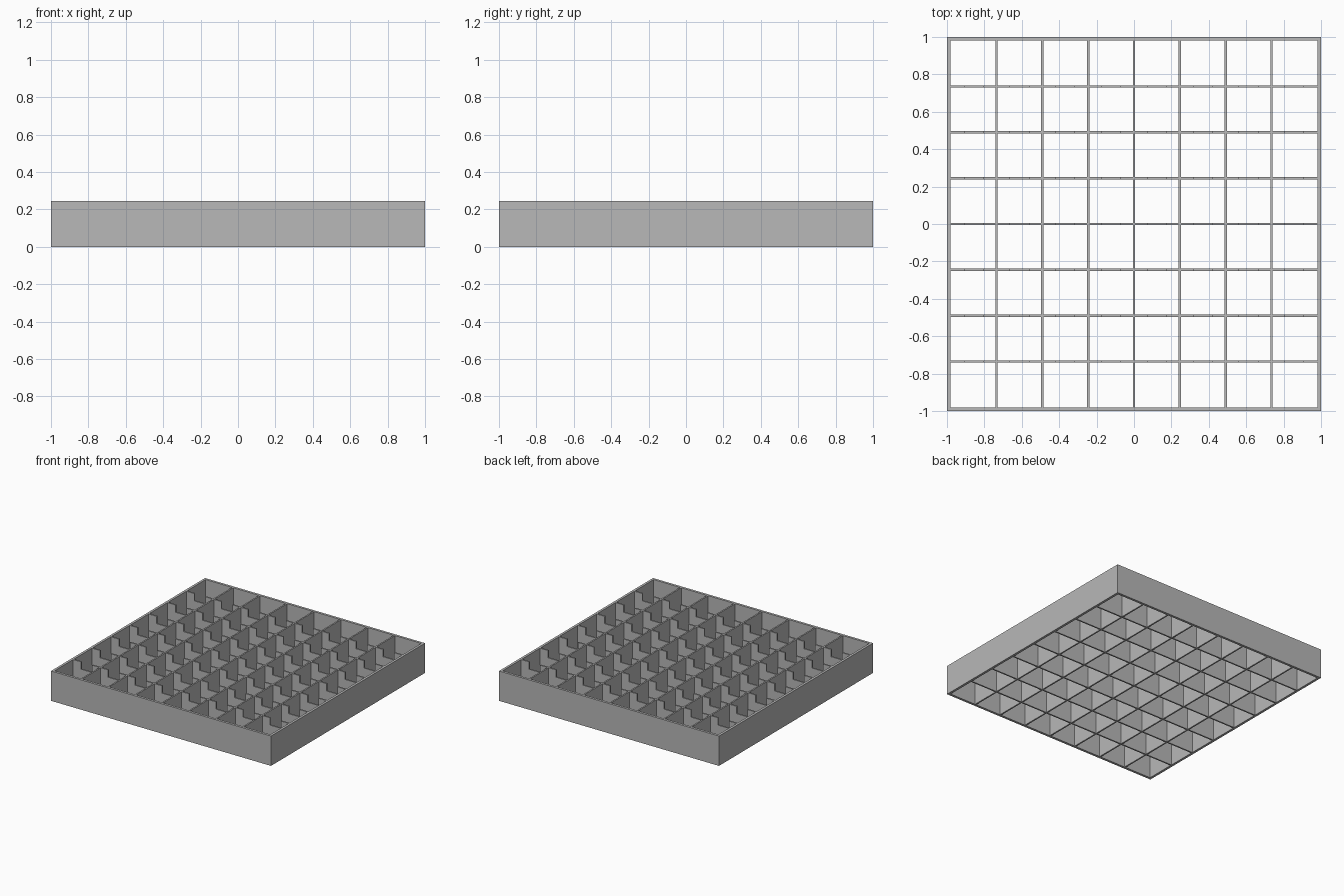
import bpy
import bmesh
from mathutils import Vector

cube = bpy.data.objects.get("Cube")
if cube:
    bpy.data.objects.remove(cube, do_unlink=True)

HEIGHT = 0.245
WALL = 0.02
SHEET = 0.012
CELLS = 8
INNER = 1 - WALL
PITCH = 2 * INNER / CELLS
NOTCH_WIDTH = 0.10
NOTCH_DEPTH = 0.06

grey = bpy.data.materials.new("plain grey")
grey.use_nodes = True
colour = (0.48, 0.48, 0.48, 1)
grey.diffuse_color = colour
grey.node_tree.nodes["Principled BSDF"].inputs["Base Color"].default_value = colour


def finish(bm, name):
    bmesh.ops.recalc_face_normals(bm, faces=bm.faces)
    mesh = bpy.data.meshes.new(name)
    bm.to_mesh(mesh)
    bm.free()
    mesh.materials.append(grey)
    obj = bpy.data.objects.new(name, mesh)
    bpy.context.collection.objects.link(obj)
    return obj


def extrude(bm, faces, offset):
    geom = bmesh.ops.extrude_face_region(bm, geom=faces)["geom"]
    verts = [g for g in geom if isinstance(g, bmesh.types.BMVert)]
    bmesh.ops.translate(bm, verts=verts, vec=offset)


def sheet(name, points, offset):
    bm = bmesh.new()
    face = bm.faces.new([bm.verts.new(p) for p in points])
    extrude(bm, [face], Vector(offset))
    return finish(bm, name)


# Square outer frame, open at top and bottom
bm = bmesh.new()
corners = [(-1, -1), (1, -1), (1, 1), (-1, 1)]
outer = [bm.verts.new((x, y, 0)) for x, y in corners]
inner = [bm.verts.new((x * INNER, y * INNER, 0)) for x, y in corners]
ring = [bm.faces.new((outer[i], outer[(i + 1) % 4], inner[(i + 1) % 4], inner[i]))
        for i in range(4)]
extrude(bm, ring, Vector((0, 0, HEIGHT)))
finish(bm, "outer_frame")

# Outline of a cross divider with a notch in the top of every cell
outline = [(-INNER, 0), (-INNER, HEIGHT)]
for i in range(CELLS):
    middle = -INNER + (i + 0.5) * PITCH
    left, right = middle - NOTCH_WIDTH / 2, middle + NOTCH_WIDTH / 2
    low = HEIGHT - NOTCH_DEPTH
    outline += [(left, HEIGHT), (left, low), (right, low), (right, HEIGHT)]
outline += [(INNER, HEIGHT), (INNER, 0)]

for i in range(1, CELLS):
    start = -INNER + i * PITCH - SHEET / 2
    # Plain divider running front to back
    sheet(f"long_divider_{i}",
          [(start, -INNER, 0), (start, -INNER, HEIGHT),
           (start, INNER, HEIGHT), (start, INNER, 0)], (SHEET, 0, 0))
    # Notched divider running side to side
    sheet(f"notched_divider_{i}", [(x, start, z) for x, z in outline], (0, SHEET, 0))
